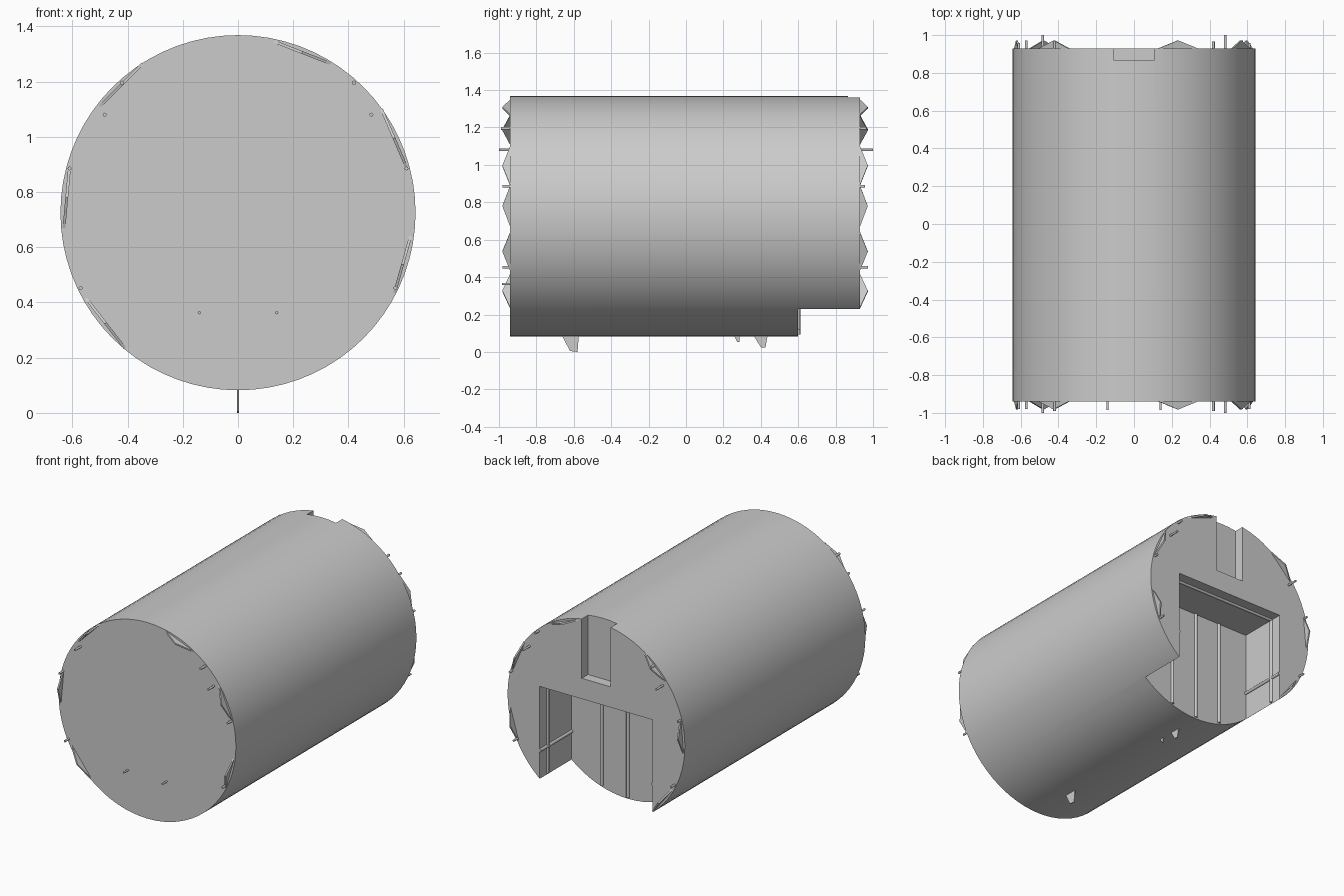
import bpy, bmesh, math
from mathutils import Vector

if "Cube" in bpy.data.objects:
    bpy.data.objects.remove(bpy.data.objects["Cube"])

grey = bpy.data.materials.new("plain grey")
grey.use_nodes = True
GREY = (0.6, 0.6, 0.6, 1)
grey.diffuse_color = GREY
grey.node_tree.nodes["Principled BSDF"].inputs["Base Color"].default_value = GREY

CENTRE, RADIUS = 0.725, 0.643
FRONT, BACK = -0.94, 0.93


def activate(ob):
    bpy.ops.object.select_all(action='DESELECT')
    ob.select_set(True)
    bpy.context.view_layer.objects.active = ob


def rod(name, start, end, radius, sides=12):
    start, end = Vector(start), Vector(end)
    axis = end - start
    bpy.ops.mesh.primitive_cylinder_add(vertices=sides, radius=radius, depth=axis.length,
                                        location=(start + end) / 2)
    ob = bpy.context.object
    ob.name = name
    ob.rotation_euler = axis.to_track_quat('Z', 'Y').to_euler()
    ob.data.materials.append(grey)
    bpy.ops.object.shade_smooth_by_angle(angle=math.radians(40))
    return ob


def plate(name, outline, thickness):
    """Extrude a flat outline evenly to both sides along the thickness vector."""
    bm = bmesh.new()
    half = Vector(thickness) / 2
    low = [bm.verts.new(Vector(p) - half) for p in outline]
    high = [bm.verts.new(Vector(p) + half) for p in outline]
    bm.faces.new(low)
    bm.faces.new(high[::-1])
    n = len(low)
    for i in range(n):
        j = (i + 1) % n
        bm.faces.new((low[j], low[i], high[i], high[j]))
    bmesh.ops.recalc_face_normals(bm, faces=bm.faces)
    mesh = bpy.data.meshes.new(name)
    bm.to_mesh(mesh)
    bm.free()
    mesh.materials.append(grey)
    ob = bpy.data.objects.new(name, mesh)
    bpy.context.collection.objects.link(ob)
    return ob


def cut_box(target, low, high):
    low, high = Vector(low), Vector(high)
    bpy.ops.mesh.primitive_cube_add(size=1, location=(low + high) / 2)
    cutter = bpy.context.object
    cutter.scale = high - low
    cutter.hide_render = True
    mod = target.modifiers.new("cut", 'BOOLEAN')
    mod.operation, mod.solver, mod.object = 'DIFFERENCE', 'EXACT', cutter
    activate(target)
    bpy.ops.object.modifier_apply(modifier=mod.name)
    bpy.data.objects.remove(cutter)


# Main drum with the rear bay and the top slot cut out
body = rod("drum_body", (0, FRONT, CENTRE), (0, BACK, CENTRE), RADIUS, 72)
BAY_X, BAY_Y, BAY_TOP = 0.41, 0.6, 0.835
cut_box(body, (-BAY_X, BAY_Y, -0.2), (BAY_X, 1.2, BAY_TOP))
cut_box(body, (-0.105, 0.865, 0.97), (0.105, 1.2, 1.6))
activate(body)
bpy.ops.object.shade_smooth_by_angle(angle=math.radians(30))

# Ribs inside the bay
for i, x in enumerate((-0.19, 0, 0.19)):
    foot = CENTRE - math.sqrt(RADIUS ** 2 - x ** 2)
    rod(f"back_wall_rib_{i}", (x, BAY_Y, foot + 0.01), (x, BAY_Y, BAY_TOP), 0.011)
for side, label in ((-1, "right"), (1, "left")):
    x = side * BAY_X
    rod(f"{label}_wall_upright", (x, 0.85, 0.24), (x, 0.85, BAY_TOP), 0.011)
    rod(f"{label}_wall_rail", (x, BAY_Y, 0.415), (x, BACK, 0.415), 0.011)
rod("ceiling_rib", (-BAY_X, 0.85, BAY_TOP), (BAY_X, 0.85, BAY_TOP), 0.011)

# Triangular blades standing on the rim of both ends: chord end points in x, z
chords = [((0.13, 1.345), (0.335, 1.265)), ((0.52, 1.10), (0.61, 0.89)),
          ((0.625, 0.64), (0.567, 0.435)), ((-0.55, 0.415), (-0.41, 0.235)),
          ((-0.63, 0.67), (-0.61, 0.89)), ((-0.50, 1.11), (-0.345, 1.265))]
for end, y, out in (("front", FRONT, -1), ("back", BACK, 1)):
    for i, (a, b) in enumerate(chords):
        a, b = Vector((a[0], y, a[1])), Vector((b[0], y, b[1]))
        tip = (a + b) / 2 + Vector((0, out * 0.042, 0))
        normal = (b - a).cross(Vector((0, 1, 0))).normalized()
        plate(f"{end}_blade_{i}", (a, b, tip), normal * 0.01)

# Pins on both ends: x, z, radius, front reach, back reach
pins = [(0.42, 1.195, 0.008, 0.99, 0.965), (0.483, 1.08, 0.007, 1.0, 1.0),
        (0.61, 0.885, 0.007, 0.98, 0.957), (0.57, 0.452, 0.007, 0.98, 0.972),
        (0.14, 0.363, 0.006, 0.985, 0)]
for side, label in ((-1, "right"), (1, "left")):
    for i, (x, z, r, front, back) in enumerate(pins):
        rod(f"front_{label}_pin_{i}", (side * x, FRONT + 0.02, z), (side * x, -front, z), r)
        if back:
            rod(f"back_{label}_pin_{i}", (side * x, BACK - 0.02, z), (side * x, back, z), r)

# Thin fins under the belly, outlined in y, z
fins = {"front_fin": ((-0.665, 0.09), (-0.62, 0.005), (-0.58, 0), (-0.573, 0.09)),
        "middle_fin": ((0.255, 0.09), (0.275, 0.052), (0.285, 0.052), (0.287, 0.09)),
        "back_fin": ((0.36, 0.09), (0.4, 0.025), (0.425, 0.025), (0.437, 0.09))}
for name, outline in fins.items():
    plate(name, [(0, y, z) for y, z in outline], (0.006, 0, 0))
